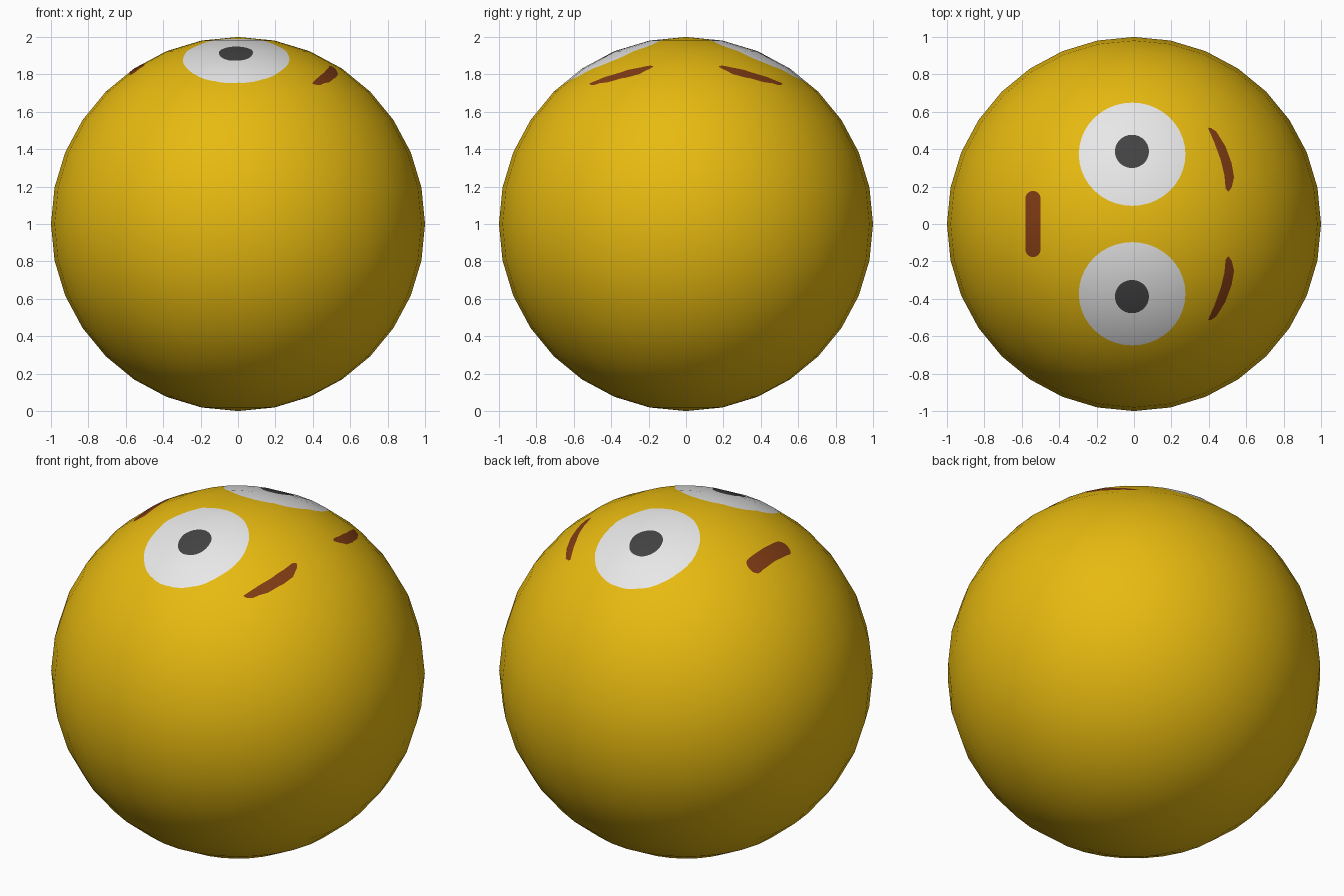
import bpy, bmesh, math
from mathutils import Vector
from mathutils.bvhtree import BVHTree
from mathutils.geometry import delaunay_2d_cdt

if "Cube" in bpy.data.objects:
    bpy.data.objects.remove(bpy.data.objects["Cube"])


def material(name, r, g, b):
    m = bpy.data.materials.new(name)
    m.diffuse_color = (r, g, b, 1)
    m.use_nodes = True
    m.node_tree.nodes["Principled BSDF"].inputs["Base Color"].default_value = m.diffuse_color
    return m


YELLOW, BROWN, WHITE, BLACK = range(4)
materials = [material("yellow", 0.93, 0.57, 0.006),
             material("brown", 0.22, 0.045, 0.007),
             material("white", 0.97, 0.97, 0.97),
             material("dark_grey", 0.055, 0.055, 0.055)]


# Outlines of the painted face, seen from above (counter-clockwise)
def ellipse(cx, cy, rx, ry, n=40):
    return [(cx + rx * math.cos(2 * math.pi * i / n),
             cy + ry * math.sin(2 * math.pi * i / n)) for i in range(n)]


def capsule(cx, half, r, n=8):
    top = [(cx + r * math.cos(math.pi * i / n),
            half - r + r * math.sin(math.pi * i / n)) for i in range(n + 1)]
    return top + [(2 * cx - x, -y) for x, y in top]


def mirrored(pts):
    return [(x, -y) for x, y in reversed(pts)]


brow = [(0.395, 0.515), (0.412, 0.513), (0.44, 0.494), (0.488, 0.417),
        (0.522, 0.325), (0.535, 0.25), (0.522, 0.195), (0.504, 0.172),
        (0.49, 0.19), (0.483, 0.262), (0.464, 0.342), (0.43, 0.435)][::-1]
eye = ellipse(-0.01, 0.373, 0.285, 0.276)
pupil = ellipse(-0.011, 0.388, 0.091, 0.089, 28)

paint = [(capsule(-0.54, 0.177, 0.041), BROWN)]
for pts, colour in ((brow, BROWN), (eye, WHITE), (pupil, BLACK)):
    paint += [(pts, colour), (mirrored(pts), colour)]

# Ball
bm = bmesh.new()
bmesh.ops.create_uvsphere(bm, u_segments=32, v_segments=16, radius=1)
tree = BVHTree.FromBMesh(bm)
cap = [f for f in bm.faces if f.calc_center_median().z > 0.55]

# Flatten the upper cap and cut the face outlines into it
cap_verts = list({v for f in cap for v in f.verts})
index = {v: i for i, v in enumerate(cap_verts)}
cap_co = [v.co.copy() for v in cap_verts]
points = [co.xy for co in cap_co]
polys = [[index[v] for v in f.verts] for f in cap]
colour_of = {}
for pts, colour in paint:
    colour_of[len(polys)] = colour
    polys.append(list(range(len(points), len(points) + len(pts))))
    points += [Vector(p) for p in pts]
verts, _, tris, orig_v, _, orig_f = delaunay_2d_cdt(points, [], polys, 0, 1e-6)
bmesh.ops.delete(bm, geom=cap, context='FACES')


def lifted(p, sources):
    for s in sources:
        if s < len(cap_co):
            return cap_co[s]
    hit = tree.ray_cast(Vector((p.x, p.y, 2)), Vector((0, 0, -1)))[0]
    return hit or Vector((p.x, p.y, math.sqrt(max(0, 1 - p.length_squared))))


new = [bm.verts.new(lifted(p, s)) for p, s in zip(verts, orig_v)]
for tri, src in zip(tris, orig_f):
    f = bm.faces.new([new[i] for i in tri])
    f.material_index = max([colour_of.get(s, YELLOW) for s in src], default=YELLOW)
bmesh.ops.remove_doubles(bm, verts=bm.verts, dist=1e-5)
bmesh.ops.recalc_face_normals(bm, faces=bm.faces)
for f in bm.faces:
    f.smooth = True

mesh = bpy.data.meshes.new("ball")
bm.to_mesh(mesh)
bm.free()
for m in materials:
    mesh.materials.append(m)

# Keep the shading round across the cuts, then stand the ball on the ground
mesh.normals_split_custom_set_from_vertices([v.co.normalized() for v in mesh.vertices])
for v in mesh.vertices:
    v.co.z += 1
ball = bpy.data.objects.new("ball", mesh)
bpy.context.collection.objects.link(ball)
